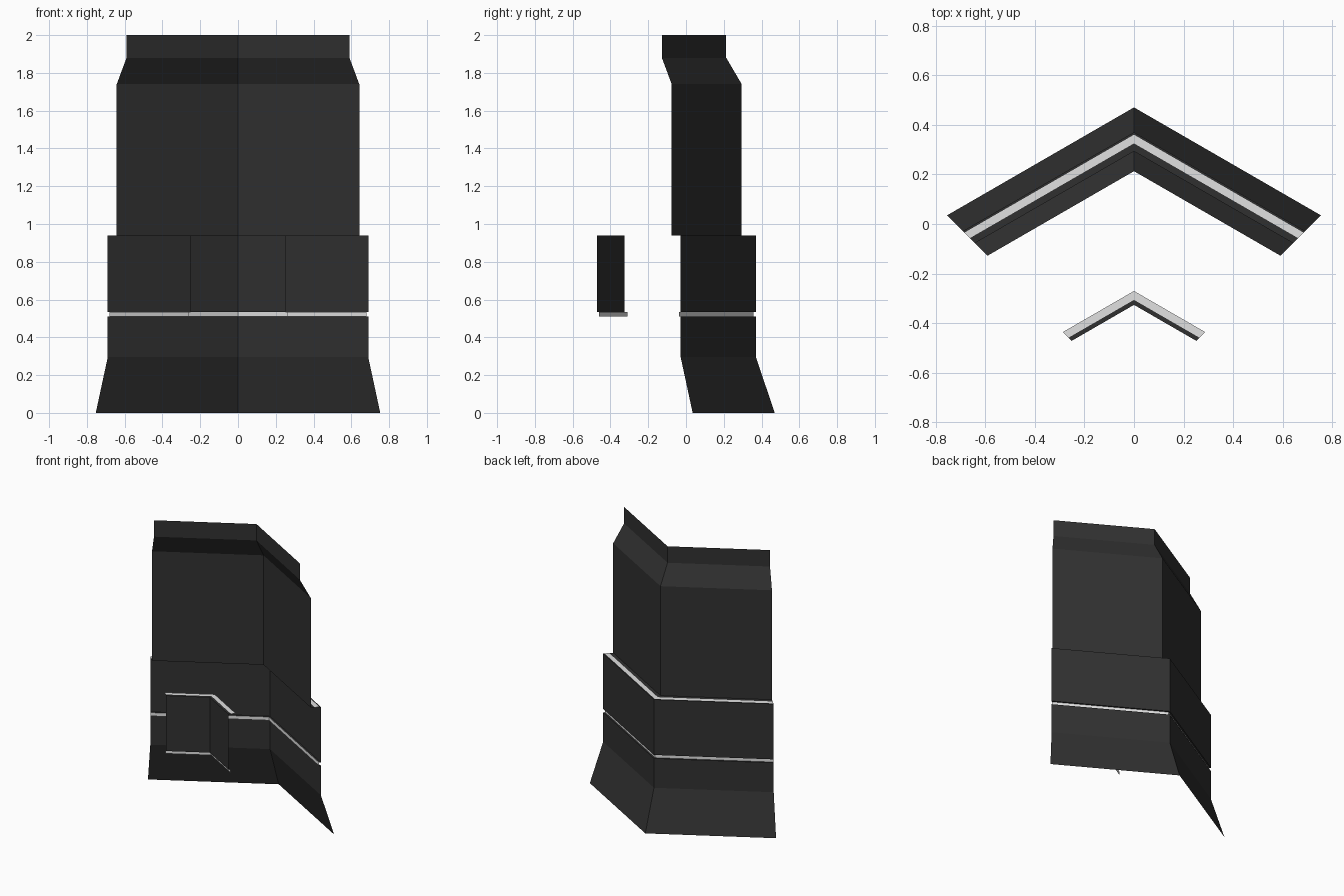
import bpy
import math

if "Cube" in bpy.data.objects:
    bpy.data.objects.remove(bpy.data.objects["Cube"])

SLOPE = math.tan(math.radians(30))   # each wing sweeps back 30 degrees
MITRE = 1 + SLOPE                    # wing ends are cut at 45 degrees in plan


def material(name, value):
    m = bpy.data.materials.new(name)
    m.diffuse_color = (value, value, value, 1)
    m.use_nodes = True
    m.node_tree.nodes["Principled BSDF"].inputs["Base Color"].default_value = m.diffuse_color
    return m


dark = material("dark_grey", 0.03)
light = material("light_grey", 0.75)


def chevron(name, profile, mat, apex_ref, half_width_ref, face_back):
    """Sweep a profile of (apex y, z) points along a V-shaped plan."""
    verts, faces = [], []
    for apex, z in profile:
        x = half_width_ref + (apex - apex_ref) / MITRE
        y = apex - SLOPE * x
        verts += [(-x, y, z), (0, apex, z), (x, y, z)]
    for i in range(len(profile) - 1):
        for j in range(2):
            a = i * 3 + j
            f = [a, a + 1, a + 4, a + 3]
            faces.append(f[::-1] if face_back else f)
    mesh = bpy.data.meshes.new(name)
    mesh.from_pydata(verts, [], faces)
    mesh.materials.append(mat)
    obj = bpy.data.objects.new(name, mesh)
    bpy.context.collection.objects.link(obj)


# Main wall, facing the back
main_parts = [
    ("lower_skirt", [(0.47, 0), (0.37, 0.295), (0.37, 0.51), (0.357, 0.51)], dark),
    ("wall_band", [(0.357, 0.51), (0.357, 0.535)], light),
    ("middle_wall", [(0.357, 0.535), (0.37, 0.535), (0.37, 0.94), (0.36, 0.94)], dark),
    ("wall_ledge", [(0.36, 0.94), (0.325, 0.94)], light),
    ("upper_wall", [(0.325, 0.94), (0.295, 0.94), (0.295, 1.74),
                    (0.213, 1.88), (0.213, 2.0)], dark),
]
for name, profile, mat in main_parts:
    chevron(name, profile, mat, 0.47, 0.753, True)

# Small free-standing panel, facing the front
panel_parts = [
    ("front_panel_band", [(-0.309, 0.51), (-0.309, 0.535)], light),
    ("front_panel", [(-0.309, 0.535), (-0.326, 0.535), (-0.326, 0.94), (-0.306, 0.94)], dark),
    ("front_panel_ledge", [(-0.306, 0.94), (-0.27, 0.94)], light),
]
for name, profile, mat in panel_parts:
    chevron(name, profile, mat, -0.326, 0.252, False)
